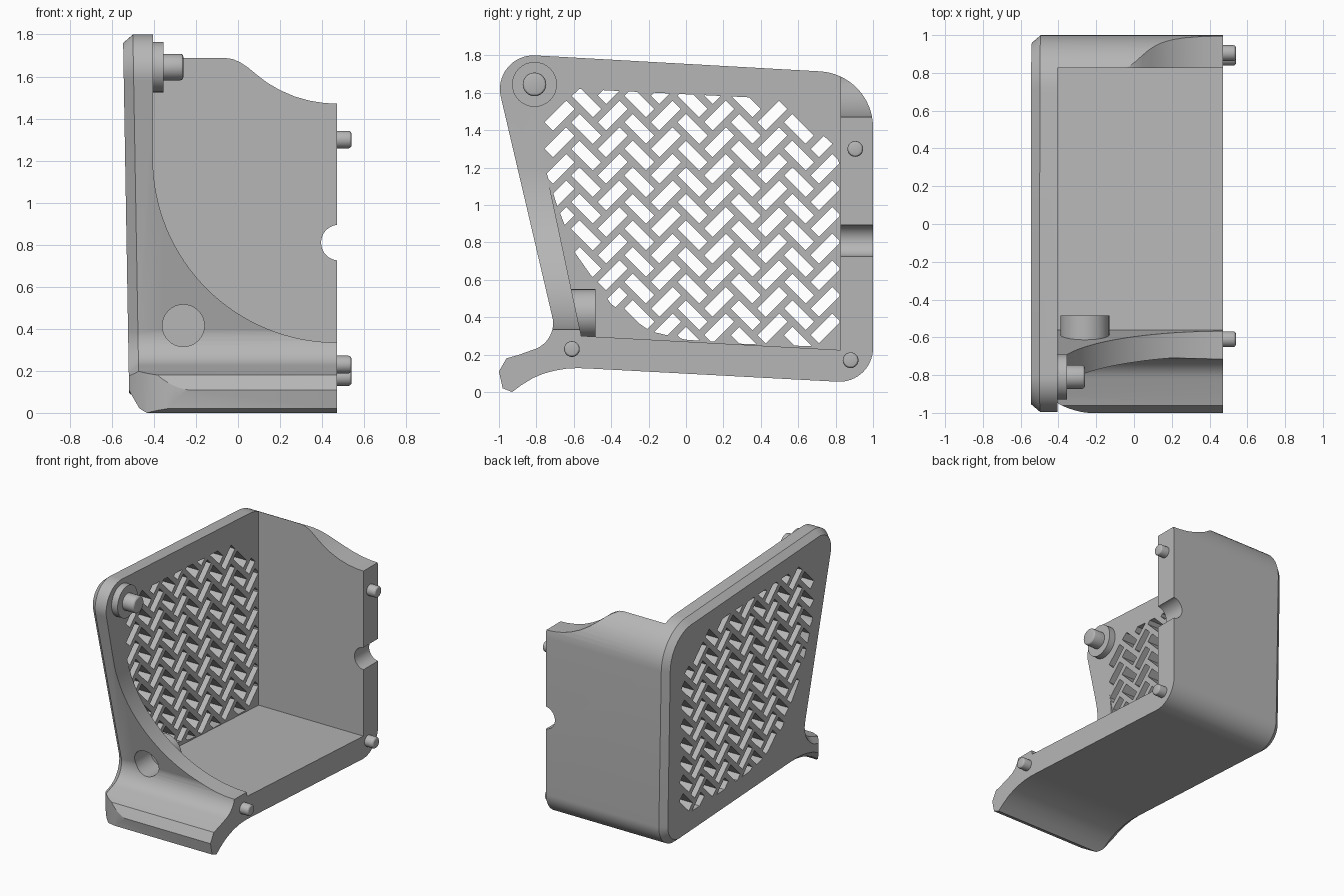
import bpy, bmesh, math
from mathutils import Vector

if "Cube" in bpy.data.objects:
    bpy.data.objects.remove(bpy.data.objects["Cube"])

gray = bpy.data.materials.new("plain_gray")
gray.diffuse_color = (0.47, 0.47, 0.47, 1)
gray.use_nodes = True
gray.node_tree.nodes["Principled BSDF"].inputs["Base Color"].default_value = gray.diffuse_color

PLACE = {'X': lambda p, t: (t, p[0], p[1]),
         'Y': lambda p, t: (p[0], t, p[1]),
         'Z': lambda p, t: (p[0], p[1], t)}


def arc(cu, cv, ru, a0, a1, n=16, rv=None):
    rv = ru if rv is None else rv
    out = []
    for i in range(n + 1):
        a = math.radians(a0 + (a1 - a0) * i / n)
        out.append((cu + ru * math.cos(a), cv + rv * math.sin(a)))
    return out


def circle(cu, cv, r, n=32):
    return arc(cu, cv, r, 0, 360, n)[:-1]


def add_prism(bm, pts, axis, a, b):
    """Extrude an outline along an axis; returns the cap at a."""
    lo = [bm.verts.new(PLACE[axis](p, a)) for p in pts]
    hi = [bm.verts.new(PLACE[axis](p, b)) for p in pts]
    n = len(pts)
    cap = bm.faces.new(lo)
    bm.faces.new(hi[::-1])
    for i in range(n):
        j = (i + 1) % n
        bm.faces.new((lo[j], lo[i], hi[i], hi[j]))
    return cap


def finish(bm, name):
    bmesh.ops.recalc_face_normals(bm, faces=bm.faces[:])
    me = bpy.data.meshes.new(name)
    bm.to_mesh(me)
    bm.free()
    me.materials.append(gray)
    ob = bpy.data.objects.new(name, me)
    bpy.context.collection.objects.link(ob)
    return ob


def prism(name, pts, axis, a, b):
    bm = bmesh.new()
    add_prism(bm, pts, axis, a, b)
    return finish(bm, name)


def activate(ob):
    bpy.ops.object.select_all(action='DESELECT')
    ob.select_set(True)
    bpy.context.view_layer.objects.active = ob


def combine(ob, other, op='DIFFERENCE'):
    activate(ob)
    m = ob.modifiers.new("bool", 'BOOLEAN')
    m.object, m.operation, m.solver = other, op, 'EXACT'
    bpy.ops.object.modifier_apply(modifier=m.name)
    bpy.data.objects.remove(other)


def smooth(ob):
    activate(ob)
    bpy.ops.object.shade_smooth_by_angle(angle=math.radians(28))


# Shell: side outline with the curled front lip
outline = (arc(.82, .235, .18, -93, 0) + arc(.70, 1.415, .30, 0, 87)
           + arc(-.815, 1.62, .18, 87, 193)
           + arc(-.86, .37, .15, 5, -75, 10)
           + [(-.90, .197), (-.96, .18), (-1.0, .11), (-.98, .02), (-.93, 0),
              (-.88, .037), (-.82, .074), (-.76, .099), (-.70, .115),
              (-.64, .125), (-.58, .128), (-.52, .126)])
bm = bmesh.new()
cap = add_prism(bm, outline, 'X', -.50, .47)
bmesh.ops.recalc_face_normals(bm, faces=bm.faces[:])
# Chamfered rim and slightly leaning outer face
bmesh.ops.inset_region(bm, faces=[cap], thickness=.04, use_even_offset=True)
for v in cap.verts:
    v.co.x = -.547
for v in bm.verts:
    if v.co.x < -.45:
        v.co.x += .017 * (1.8 - v.co.z)
shell = finish(bm, "shell")

# Rounded corner of the lip
combine(shell, prism("lip_corner_cut",
                     arc(-.2, -.70, .36, 180, 270, 20, .302)
                     + [(-.2, -1.3), (-.8, -1.3), (-.8, -.70)], 'Z', -.5, .36))
# Inner cavity, open at the top and right
combine(shell, prism("cavity_cut",
                     [(.825, .225), (.825, 2.2), (-.964, 2.2), (-.56, .30)],
                     'X', -.405, .8))
# Sweeping front opening
combine(shell, prism("front_cut",
                     arc(.47, 1.21, .875, 180, 270, 32)
                     + [(.8, .335), (.8, 2.2), (-.405, 2.2)], 'Y', -1.5, .5))
# Dipped top of the back wall
dip = [(-.06, 1.688), (-.025, 1.683), (.01, 1.668), (.045, 1.645),
       (.09, 1.608), (.14, 1.57), (.20, 1.535), (.27, 1.505),
       (.34, 1.485), (.41, 1.474), (.48, 1.47)]
combine(shell, prism("dip_cut", dip + [(.8, 1.47), (.8, 2.2), (-.06, 2.2)],
                     'Y', .5, 1.5))
# Round notch in the back wall edge
combine(shell, prism("notch_cut", circle(.48, .81, .085), 'Y', .5, 1.5))
# Boss behind the front wall, with its round socket
combine(shell, prism("boss", circle(-.26, .42, .13), 'Y', -.63, -.485), 'UNION')
combine(shell, prism("socket_cut", circle(-.26, .415, .10), 'Y', -1.2, -.53))


# Herringbone vents, clipped to a rounded region
def clip(poly, region):
    for i, a in enumerate(region):
        a, b = Vector(a), Vector(region[(i + 1) % len(region)])
        d = b - a

        def side(p):
            return d.x * (p.y - a.y) - d.y * (p.x - a.x)
        out = []
        for k, q in enumerate(poly):
            p = poly[k - 1]
            sp, sq = side(p), side(q)
            if (sp < 0) != (sq < 0):
                out.append(p.lerp(q, sp / (sp - sq)))
            if sq >= 0:
                out.append(q)
        poly = out
        if len(poly) < 3:
            return []
    return poly


def area(p):
    return abs(sum(p[i - 1].x * p[i].y - p[i].x * p[i - 1].y
                   for i in range(len(p)))) / 2


region = [(.82, .24), (.82, 1.22), (.78, 1.33), (.53, 1.555), (.35, 1.575),
          (-.57, 1.62), (-.76, 1.45), (-.755, 1.2), (-.69, 1.0), (-.59, .74),
          (-.40, .47), (-.19, .325), (0, .28), (.3, .258)]
PITCH = .2845
bm = bmesh.new()
for col in range(-2, 14):
    sgn = 1 if col % 2 == 0 else -1
    along = Vector((1, sgn)) / math.sqrt(2) * .0815
    across = Vector((-sgn, 1)) / math.sqrt(2) * .0315
    for row in range(-11, 4):
        c = Vector((-.676 + col * PITCH / 2,
                    1.478 + row * PITCH / 2 + (0 if sgn > 0 else PITCH / 4)))
        slot = clip([c - along - across, c + along - across,
                     c + along + across, c - along + across], region)
        if slot and area(slot) > .0018:
            add_prism(bm, slot, 'X', -.8, -.398)
combine(shell, finish(bm, "vent_cut"))
smooth(shell)


# Pins along the open edge, and the stepped pivot peg
def pin(name, y, z, r, x0, x1, bev):
    bm = bmesh.new()
    add_prism(bm, circle(y, z, r), 'X', x0, x1)
    rim = [e for e in bm.edges if all(abs(v.co.x - x1) < 1e-5 for v in e.verts)]
    if bev:
        bmesh.ops.bevel(bm, geom=rim, offset=bev, segments=3, profile=.5,
                        affect='EDGES')
    smooth(finish(bm, name))


pin("upper_back_pin", .905, 1.30, .042, .45, .54, .015)
pin("lower_back_pin", .88, .17, .042, .45, .54, .015)
pin("front_pin", -.61, .23, .042, .45, .54, .015)
pin("pivot_collar", -.81, 1.645, .12, -.42, -.355, 0)
pin("pivot_peg", -.81, 1.645, .063, -.36, -.26, .015)
